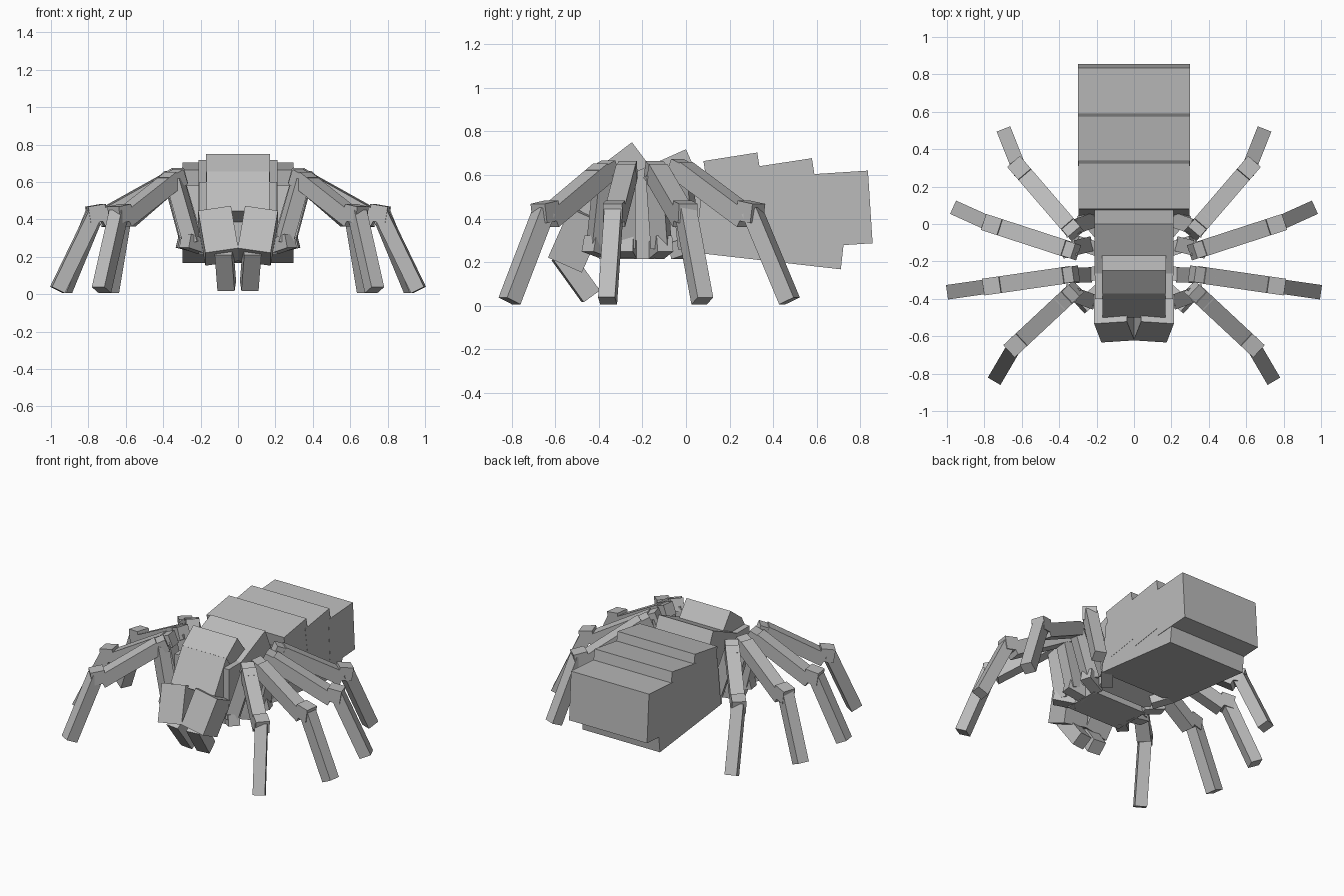
import bpy
from math import radians
from mathutils import Matrix, Vector

cube = bpy.data.objects.get("Cube")
if cube:
    bpy.data.objects.remove(cube, do_unlink=True)

grey = bpy.data.materials.new("plain grey")
grey.use_nodes = True
grey.diffuse_color = (0.5, 0.5, 0.5, 1)
grey.node_tree.nodes["Principled BSDF"].inputs["Base Color"].default_value = (0.5, 0.5, 0.5, 1)


def box(name, center, size, rotation):
    """Flat-sided box with a given size, turned by a rotation matrix."""
    bpy.ops.mesh.primitive_cube_add(size=1)
    ob = bpy.context.object
    ob.name = name
    ob.data.materials.append(grey)
    ob.data.transform(rotation.to_4x4() @ Matrix.Diagonal((*size, 1)))
    ob.location = center


def slab(name, width, rear_top, angle, length, height):
    """Body block placed by its rear top edge (y, z) and pitched about x."""
    rot = Matrix.Rotation(radians(angle), 3, 'X')
    center = Vector((0, *rear_top)) + rot @ Vector((0, -length / 2, -height / 2))
    box(name, center, (width, length, height), rot)


def beam(name, start, end, thick):
    """Square bar between two points, kept upright."""
    axis = (end - start).normalized()
    side = axis.cross(Vector((0, 0, 1))).normalized()
    rot = Matrix((side, axis, side.cross(axis))).transposed()
    box(name, (start + end) / 2, (thick, (end - start).length, thick), rot)


# Abdomen: three stepped blocks over a sloping base
slab("abdomen_base", 0.594, (0.749, 0.505), -6.5, 0.675, 0.34)
slab("abdomen_front", 0.596, (0.327, 0.703), 9, 0.25, 0.35)
slab("abdomen_middle", 0.598, (0.578, 0.677), 8.7, 0.27, 0.35)
slab("abdomen_rear", 0.6, (0.835, 0.62), 3.7, 0.27, 0.334)

# Thorax and head
slab("thorax_rear", 0.42, (0, 0.718), 24, 0.30, 0.40)
slab("thorax_front", 0.418, (-0.14, 0.60), 0, 0.26, 0.385)
slab("head_upper", 0.34, (-0.248, 0.75), 37, 0.155, 0.25)
slab("head_lower", 0.338, (-0.37, 0.658), 59, 0.25, 0.24)

# Leg layout for the left side: hip, peak, knee, foot
legs = {
    "front": ((0.18, -0.35, 0.25), (0.33, -0.365, 0.628), (0.63, -0.645, 0.435), (0.73, -0.81, 0.022)),
    "mid_front": ((0.18, -0.26, 0.25), (0.34, -0.27, 0.625), (0.755, -0.33, 0.435), (0.965, -0.36, 0.022)),
    "mid_rear": ((0.18, -0.14, 0.25), (0.34, -0.14, 0.625), (0.755, -0.005, 0.435), (0.935, 0.075, 0.022)),
    "rear": ((0.18, -0.05, 0.25), (0.33, -0.03, 0.635), (0.61, 0.295, 0.435), (0.685, 0.475, 0.022)),
}
up = Vector((0, 0, 1))

for label, sign in (("left", 1), ("right", -1)):
    # Jaws and fangs
    rot = Matrix.Rotation(radians(-24), 3, 'X') @ Matrix.Rotation(radians(9 * sign), 3, 'Y')
    box(f"{label}_jaw", (0.106 * sign, -0.5, 0.312), (0.178, 0.17, 0.25), rot)
    beam(f"{label}_fang", Vector((0.075 * sign, -0.575, 0.235)), Vector((0.06 * sign, -0.437, 0.043)), 0.092)

    # Legs: low hip piece, riser, peak joint, thigh, raised knee joint, shin
    for place, points in legs.items():
        hip, peak, knee, foot = (Vector((p[0] * sign, p[1], p[2])) for p in points)
        out = Vector((knee.x - peak.x, knee.y - peak.y, 0)).normalized()
        low = hip + out * 0.14 + up * 0.035
        name = f"{label}_{place}"
        beam(name + "_hip", hip, low, 0.075)
        beam(name + "_riser", hip.lerp(low, 0.6), peak + out * 0.01 - up * 0.02, 0.08)
        beam(name + "_peak_joint", peak - out * 0.03, peak + out * 0.08 - up * 0.045, 0.085)
        beam(name + "_thigh", peak + out * 0.02 - up * 0.015, knee - out * 0.02 - up * 0.035, 0.09)
        beam(name + "_knee_joint", knee - out * 0.045 + up * 0.003, knee + out * 0.045 - up * 0.012, 0.09)
        beam(name + "_shin", knee + out * 0.01, foot, 0.078)
